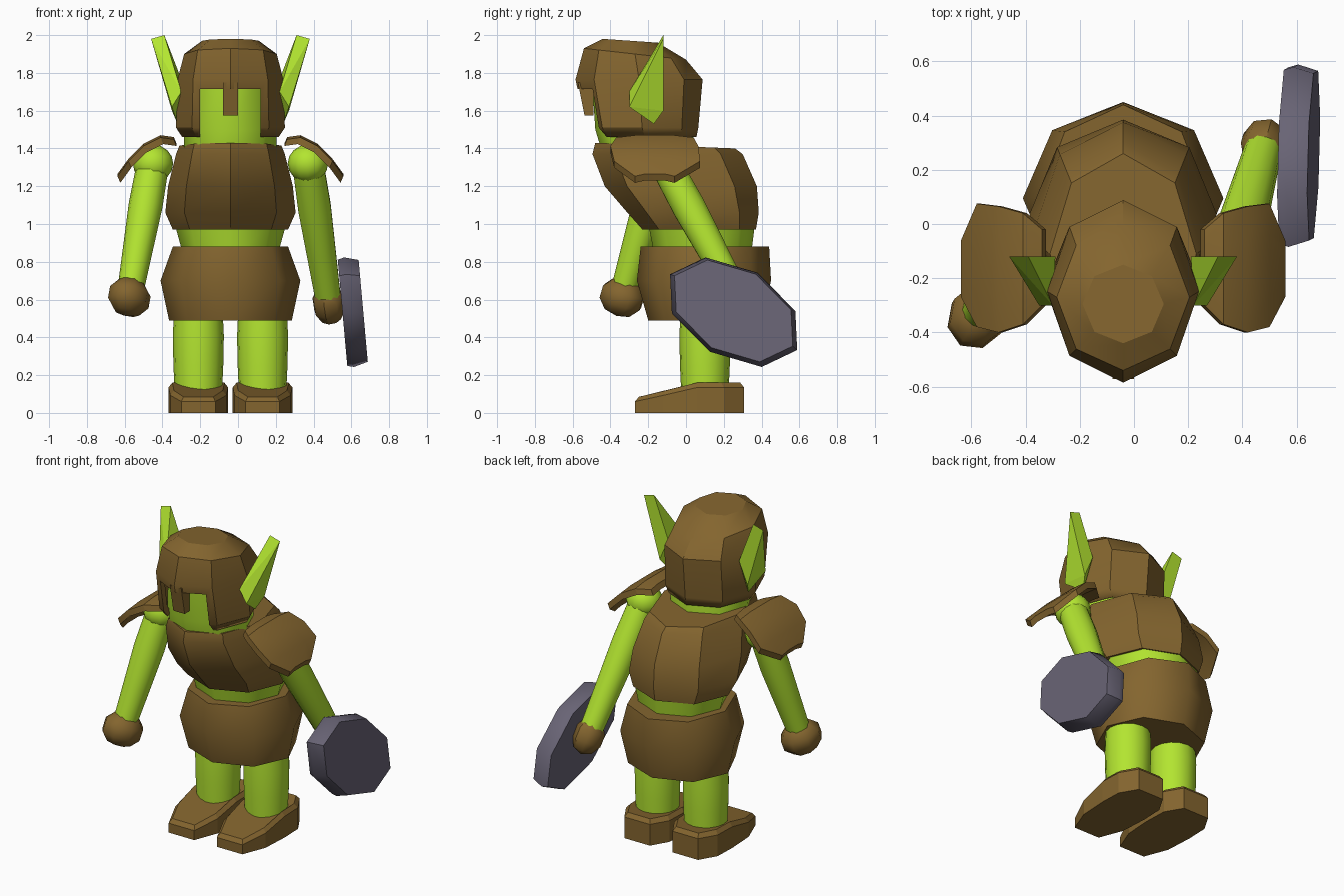
import bpy, bmesh, math
from mathutils import Vector, Matrix

cube = bpy.data.objects.get("Cube")
if cube:
    bpy.data.objects.remove(cube, do_unlink=True)


def material(name, rgb):
    m = bpy.data.materials.new(name)
    m.use_nodes = True
    m.diffuse_color = (*rgb, 1)
    m.node_tree.nodes["Principled BSDF"].inputs["Base Color"].default_value = (*rgb, 1)
    return m


GREEN = material("green skin", (0.45, 0.78, 0.03))
BROWN = material("brown leather", (0.23, 0.13, 0.028))
GREY = material("shield grey", (0.14, 0.127, 0.178))
MID = -0.04  # body centre line


def finish(name, bm, mat, angle=0):
    """Make the object; a smoothing angle of zero keeps it flat."""
    bmesh.ops.recalc_face_normals(bm, faces=bm.faces)
    me = bpy.data.meshes.new(name)
    bm.to_mesh(me)
    bm.free()
    me.materials.append(mat)
    ob = bpy.data.objects.new(name, me)
    bpy.context.collection.objects.link(ob)
    bpy.context.view_layer.objects.active = ob
    if angle:
        for o in bpy.context.selected_objects:
            o.select_set(False)
        ob.select_set(True)
        bpy.ops.object.shade_smooth_by_angle(angle=math.radians(angle))
    return ob


def skin(rings, cap_start=True):
    """Bridge equal rings of points into a tube."""
    bm = bmesh.new()
    rows = [[bm.verts.new(p) for p in r] for r in rings]
    n = len(rows[0])
    for a, b in zip(rows, rows[1:]):
        for i in range(n):
            j = (i + 1) % n
            bm.faces.new((a[i], a[j], b[j], b[i]))
    if cap_start:
        bm.faces.new(rows[0][::-1])
    bm.faces.new(rows[-1])
    return bm


def body(name, rings, mat, angle=30, cap_start=True):
    """Stack eight-sided rings: height, front y, back y, half width, tilt."""
    loops = []
    for z, y0, y1, rx, tilt in rings:
        yc, ry = (y0 + y1) / 2, (y1 - y0) / 2
        angles = [math.tau * i / 8 for i in range(8)]
        loops.append([(MID + rx * math.cos(a), yc + ry * math.sin(a), z + tilt * math.sin(a))
                      for a in angles])
    return finish(name, skin(loops, cap_start), mat, angle)


def limb(name, start, end, radii, mat, sides=16):
    """Round limb with radii spread evenly from start to end."""
    start, end = Vector(start), Vector(end)
    rot = (end - start).to_track_quat("Z", "Y")
    loops = []
    for k, r in enumerate(radii):
        c = start.lerp(end, k / (len(radii) - 1))
        loops.append([c + rot @ Vector((r * math.cos(math.tau * i / sides),
                                        r * math.sin(math.tau * i / sides), 0))
                      for i in range(sides)])
    return finish(name, skin(loops), mat, 40)


def ball(name, centre, size, segments, rings, mat, direction=(0, 0, 1)):
    bm = bmesh.new()
    bmesh.ops.create_uvsphere(bm, u_segments=segments, v_segments=rings, radius=1)
    rot = Vector(direction).to_track_quat("Z", "Y").to_matrix().to_4x4()
    bm.transform(Matrix.Translation(centre) @ rot @ Matrix.Diagonal((*size, 1)))
    return finish(name, bm, mat, 40)


def box(name, x, y, z, mat):
    loops = [[(a, b, h) for a, b in ((x[0], y[0]), (x[1], y[0]), (x[1], y[1]), (x[0], y[1]))]
             for h in z]
    return finish(name, skin(loops), mat)


# Torso, waist, skirt
body("chest_armour", [(0.97, -0.23, 0.37, 0.305, 0), (1.06, -0.31, 0.385, 0.345, 0),
                      (1.2, -0.43, 0.375, 0.33, 0), (1.37, -0.495, 0.3, 0.288, 0),
                      (1.415, -0.48, 0.26, 0.27, -0.015)], BROWN)
body("waist", [(0.8, -0.16, 0.34, 0.24, 0), (1.0, -0.2, 0.365, 0.295, 0)], GREEN, 55)
body("skirt", [(0.49, -0.2, 0.4, 0.325, 0), (0.7, -0.26, 0.45, 0.37, 0),
               (0.88, -0.24, 0.44, 0.305, 0)], BROWN, 55)

# Head and helmet
body("head", [(1.4, -0.45, 0.04, 0.245, 0), (1.5, -0.48, 0.04, 0.245, 0),
              (1.8, -0.5, 0.0, 0.22, 0)], GREEN, 50)
helmet = body("helmet", [(1.46, -0.49, 0.055, 0.255, 0), (1.51, -0.53, 0.065, 0.288, 0),
                         (1.765, -0.585, 0.088, 0.28, 0), (1.9, -0.54, 0.0, 0.245, -0.03),
                         (1.97, -0.44, -0.15, 0.15, -0.01)], BROWN, 28, cap_start=False)
shell = helmet.modifiers.new("shell", "SOLIDIFY")
shell.thickness = 0.04
shell.offset = -1
cutter = box("face_cutter", (MID - 0.16, MID + 0.16), (-0.8, -0.3), (1.3, 1.715), BROWN)
cutter.hide_render = True
cut = helmet.modifiers.new("face opening", "BOOLEAN")
cut.operation = "DIFFERENCE"
cut.object = cutter
bpy.context.view_layer.objects.active = helmet
for mod in ("shell", "face opening"):
    bpy.ops.object.modifier_apply(modifier=mod)
bpy.data.objects.remove(cutter, do_unlink=True)
nose = box("nose_guard", (MID - 0.04, MID + 0.04), (-0.572, -0.49), (1.575, 1.75), BROWN)
for v in nose.data.vertices:
    if v.co.z < 1.6 and v.co.y < -0.5:
        v.co.y += 0.035

# Ears, legs and shoes on both sides
for side, s in (("left", 1), ("right", -1)):
    bm = bmesh.new()
    for x, y, z in ((0.35, -0.12, 2.0), (0.42, -0.12, 1.98), (0.26, -0.3, 1.7),
                    (0.31, -0.3, 1.62), (0.28, -0.17, 1.53), (0.25, -0.12, 1.74),
                    (0.31, -0.12, 1.6)):
        bm.verts.new((MID + s * x, y, z))
    bmesh.ops.convex_hull(bm, input=bm.verts)
    finish(side + "_ear", bm, GREEN)

    cx = MID + s * 0.17
    limb(side + "_leg", (cx, 0.1, 0.1), (cx, 0.1, 0.56), (0.125, 0.132, 0.135, 0.128), GREEN)

    # Shoe plan, with a top that slopes down to the toe
    half = [(0.09, -0.27), (0.148, -0.12), (0.158, 0.06), (0.153, 0.2), (0.09, 0.307)]
    plan = half + [(-x, y) for x, y in reversed(half)]
    top = lambda y: 0.16 if y > 0.05 else 0.085 + (y + 0.27) * 0.22
    loops = [[(cx + x, y, 0) for x, y in plan],
             [(cx + x, y, top(y) - 0.025) for x, y in plan],
             [(cx + x * 0.87, 0.02 + (y - 0.02) * 0.93, top(y)) for x, y in plan]]
    finish(side + "_shoe", skin(loops), BROWN)

# Arms: the left swings back, the right swings forward
arms = {"left": ((0.37, -0.11, 1.32), (0.475, 0.27, 0.62), (0.09, 0.095, 0.115)),
        "right": ((-0.45, -0.13, 1.32), (-0.567, -0.325, 0.66), (0.112, 0.13, 0.105))}
for side, (shoulder, wrist, hand) in arms.items():
    s = 1 if side == "left" else -1
    a, b = Vector(shoulder), Vector(wrist)
    d = (b - a).normalized()
    ball(side + "_shoulder", a, (0.107, 0.107, 0.1), 12, 8, GREEN)
    limb(side + "_arm", a, b, (0.085, 0.09, 0.08, 0.07), GREEN, 12)
    ball(side + "_hand", b + d * 0.05, hand, 8, 5, BROWN, d)

    # Sloping shoulder plate: offset outward, height, front and back edges
    bm = bmesh.new()
    rows = []
    for x, z, y0, y1 in ((-0.11, 1.46, -0.3, -0.02), (-0.04, 1.47, -0.37, 0.04),
                         (0.05, 1.425, -0.4, 0.065), (0.13, 1.345, -0.38, 0.075),
                         (0.188, 1.265, -0.27, -0.06)):
        rows.append([bm.verts.new((a.x + s * x, y, z - drop)) for y, drop in
                     ((y0, 0.012), (y0 * 0.75 + y1 * 0.25, 0),
                      (y0 * 0.25 + y1 * 0.75, 0), (y1, 0.012))])
    for p, q in zip(rows, rows[1:]):
        for i in range(3):
            bm.faces.new((p[i], q[i], q[i + 1], p[i + 1]))
    solid = bmesh.ops.extrude_face_region(bm, geom=bm.faces[:], use_keep_orig=True)
    for v in solid["geom"]:
        if isinstance(v, bmesh.types.BMVert):
            v.co += Vector((-s * 0.015, 0, -0.035))
    finish(side + "_shoulder_plate", bm, BROWN, 30)

# Shield: long octagon on the left hand
loops = []
for depth, scale in ((-0.055, 0.97), (-0.02, 1.0), (0.055, 0.93)):
    loops.append([(0.392 * scale * math.cos(math.tau * i / 8),
                   0.245 * scale * math.sin(math.tau * i / 8), depth) for i in range(8)])
bm = skin(loops)
normal = Vector((1, 0.0, 0.09)).normalized()
along = Vector((0, math.cos(math.radians(31)), -math.sin(math.radians(31))))
along = (along - normal * along.dot(normal)).normalized()
across = normal.cross(along)
frame = Matrix((along, across, normal)).transposed().to_4x4()
bm.transform(Matrix.Translation((0.608, 0.252, 0.535)) @ frame)
finish("shield", bm, GREY, 50)
